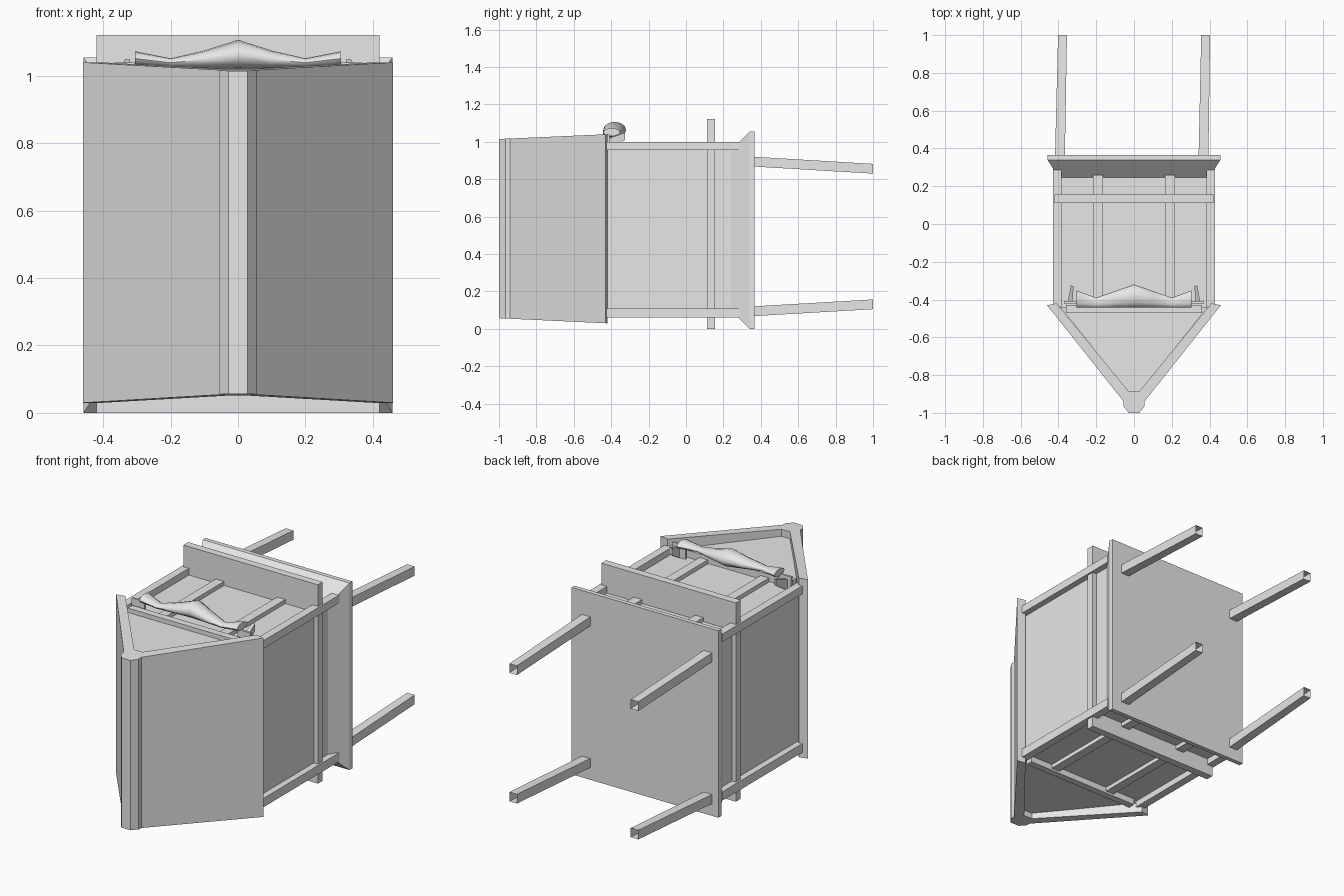
import bpy, bmesh, math

if "Cube" in bpy.data.objects:
    bpy.data.objects.remove(bpy.data.objects["Cube"])

grey = bpy.data.materials.new("plain grey")
grey.diffuse_color = (0.8, 0.8, 0.8, 1)
grey.use_nodes = True
grey.node_tree.nodes["Principled BSDF"].inputs["Base Color"].default_value = grey.diffuse_color


def make(name, verts, faces):
    me = bpy.data.meshes.new(name)
    me.from_pydata(verts, [], faces)
    bm = bmesh.new()
    bm.from_mesh(me)
    bmesh.ops.recalc_face_normals(bm, faces=bm.faces)
    bm.to_mesh(me)
    bm.free()
    me.materials.append(grey)
    ob = bpy.data.objects.new(name, me)
    bpy.context.collection.objects.link(ob)
    return ob


def loft(name, rings, caps=(True, True)):
    """Skin a row of matching point rings."""
    n = len(rings[0])
    verts = [p for r in rings for p in r]
    faces = [(k * n + i, k * n + (i + 1) % n, (k + 1) * n + (i + 1) % n, (k + 1) * n + i)
             for k in range(len(rings) - 1) for i in range(n)]
    if caps[0]:
        faces.append(tuple(range(n)))
    if caps[1]:
        faces.append(tuple(range((len(rings) - 1) * n, len(rings) * n)))
    return make(name, verts, faces)


def rect(x0, x1, z0, z1, y):
    return [(x0, y, z0), (x1, y, z0), (x1, y, z1), (x0, y, z1)]


def box(name, x0, x1, y0, y1, z0, z1):
    return loft(name, [rect(x0, x1, z0, z1, y0), rect(x0, x1, z0, z1, y1)])


def prism(name, outline, low, high):
    return loft(name, [[(x, y, low(y)) for x, y in outline],
                       [(x, y, high(y)) for x, y in outline]])


# Roof ends lean inward a little towards the ridge
def roof_low(y):
    return 0.03 + (-0.43 - y) * 0.047


def roof_high(y):
    return 1.04 - (-0.43 - y) * 0.044


# Roof slabs and ridge cap
for s, side in ((-1, "left"), (1, "right")):
    prism("roof_" + side, [(s * x, y) for x, y in
          ((0.46, -0.43), (0.41, -0.42), (0.025, -0.89), (0.0, -0.89), (0.0, -0.94), (0.055, -0.94))],
          roof_low, roof_high)
prism("ridge_cap", [(-0.028, -1), (0.028, -1), (0.055, -0.965), (0.055, -0.93),
                    (0.028, -0.888), (-0.028, -0.888), (-0.055, -0.93), (-0.055, -0.965)],
      roof_low, roof_high)

# Gable, body and cross rails
prism("gable", [(-0.39, -0.44), (0.39, -0.44), (0.02, -0.9), (-0.02, -0.9)],
      lambda y: 0.085, lambda y: 0.98)
box("body", -0.395, 0.395, -0.45, 0.30, 0.095, 0.962)
for z0, z1, end in ((0.965, 1.005, "front"), (0.06, 0.10, "back")):
    box("eave_rail_" + end, -0.36, 0.36, -0.47, -0.43, z0, z1)
for z0, z1, end in ((0.955, 1.0, "front"), (0.06, 0.11, "back")):
    for s, side in ((-1, "left"), (1, "right")):
        # Corner posts
        xs = sorted((s * 0.385, s * 0.43))
        box(f"corner_post_{end}_{side}", xs[0], xs[1], -0.44, 0.29, z0, z1)
        # Thin wall battens
        xs = sorted((s * 0.165, s * 0.217))
        bz = (0.955, 0.985) if end == "front" else (0.072, 0.11)
        box(f"batten_{end}_{side}", xs[0], xs[1], -0.44, 0.26, *bz)

# Shelf board around the body
box("shelf", -0.42, 0.42, 0.112, 0.155, 0.0, 1.122)

# Flared base
loft("flared_base", [rect(-0.395, 0.395, 0.10, 0.955, 0.24), rect(-0.458, 0.458, 0.0, 1.055, 0.34),
                     rect(-0.458, 0.458, 0.0, 1.055, 0.365)])

# Tapering stance of the four hollow legs
for side, xa, xb in (("left", -0.418, -0.402), ("right", 0.342, 0.356)):
    for end, za, zb in (("front", 0.868, 0.83), ("back", 0.068, 0.105)):
        loft(f"leg_{end}_{side}", [rect(xa, xa + 0.052, za, za + 0.052, 0.36),
                                  rect(xb, xb + 0.047, zb, zb + 0.052, 1.0)], (True, False))

# Smooth bow-shaped ornament: x, far edge y, top z
rings = []
for x, yf, zt in ((-0.305, -0.352, 1.073), (-0.2, -0.39, 1.052), (-0.1, -0.355, 1.075), (0, -0.32, 1.107),
                  (0.1, -0.355, 1.075), (0.2, -0.39, 1.052), (0.305, -0.352, 1.073)):
    z0 = 1.03 - 0.012 * (1 - abs(x) / 0.305)
    cy, ry, cz, rz = (yf - 0.443) / 2, (yf + 0.443) / 2, (zt + z0) / 2, (zt - z0) / 2
    rings.append([(x, cy + ry * math.cos(a * math.pi / 6), cz + rz * math.sin(a * math.pi / 6))
                  for a in range(12)])
bow = loft("bow_ornament", rings)
bpy.context.view_layer.objects.active = bow
bow.select_set(True)
bpy.ops.object.shade_smooth_by_angle(angle=math.radians(50))

# Brackets holding the ornament
for s, side in ((-1, "left"), (1, "right")):
    prism("bracket_" + side, [(s * x, y) for x, y in
          ((0.35, -0.41), (0.325, -0.41), (0.32, -0.33), (0.335, -0.325))],
          lambda y: 0.96 + (y + 0.41) * 0.6, lambda y: 1.02 + (y + 0.41) * 0.35)
    xs = sorted((s * 0.29, s * 0.37))
    box("bracket_plate_" + side, xs[0], xs[1], -0.42, -0.408, 0.96, 1.04)
